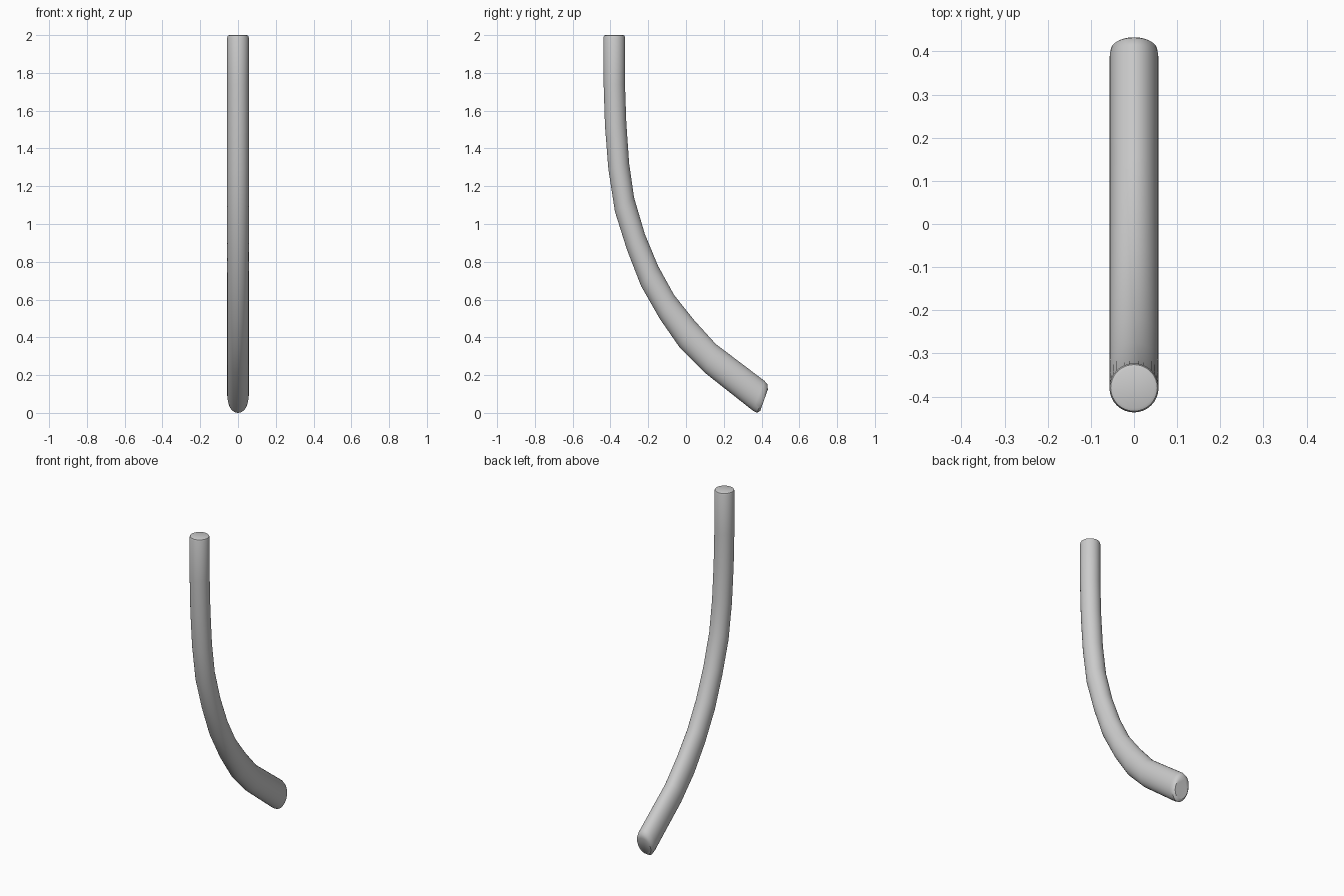
import bpy, bmesh, math
from mathutils import Vector

if "Cube" in bpy.data.objects:
    bpy.data.objects.remove(bpy.data.objects["Cube"])

SIDES = 32
R = 0.057

# Cross-sections: (left y, left z, right y, right z, x radius)
sections = [
    (-0.427, 2.0, -0.333, 2.0, 0.047),
    (-0.434, 1.997, -0.326, 1.997, 0.054),
    (-0.437, 1.988, -0.323, 1.988, R),
    (-0.436, 1.74, -0.323, 1.74, R),
    (-0.429, 1.52, -0.316, 1.535, R),
    (-0.411, 1.29, -0.301, 1.32, R),
    (-0.376, 1.065, -0.275, 1.14, R),
    (-0.313, 0.865, -0.218, 0.947, R),
    (-0.238, 0.672, -0.148, 0.778, R),
    (-0.138, 0.497, -0.063, 0.624, R),
    (-0.032, 0.344, 0.042, 0.492, R),
    (0.098, 0.214, 0.157, 0.365, R),
    (0.354, 0.012, 0.416, 0.169, R),
    (0.376, 0.0, 0.432, 0.150, 0.054),
    (0.393, 0.011, 0.433, 0.123, 0.044),
]

# Bent round bar: skin the rings, close both ends
bm = bmesh.new()
rings = []
for ly, lz, ry, rz, rx in sections:
    a, b = Vector((0, ly, lz)), Vector((0, ry, rz))
    c, h = (a + b) / 2, (b - a) / 2
    rings.append([bm.verts.new(c + h * math.cos(t) + Vector((rx * math.sin(t), 0, 0)))
                  for t in (2 * math.pi * i / SIDES for i in range(SIDES))])
for r0, r1 in zip(rings, rings[1:]):
    for i in range(SIDES):
        j = (i + 1) % SIDES
        bm.faces.new((r0[i], r0[j], r1[j], r1[i]))
bm.faces.new(rings[0])
bm.faces.new(rings[-1])
bmesh.ops.recalc_face_normals(bm, faces=bm.faces)
mesh = bpy.data.meshes.new("curved_bar")
bm.to_mesh(mesh)
bm.free()
bar = bpy.data.objects.new("curved_bar", mesh)
bpy.context.collection.objects.link(bar)

# Smooth shading with crisp rims
bpy.context.view_layer.objects.active = bar
bar.select_set(True)
bpy.ops.object.shade_smooth_by_angle(angle=math.radians(40))
